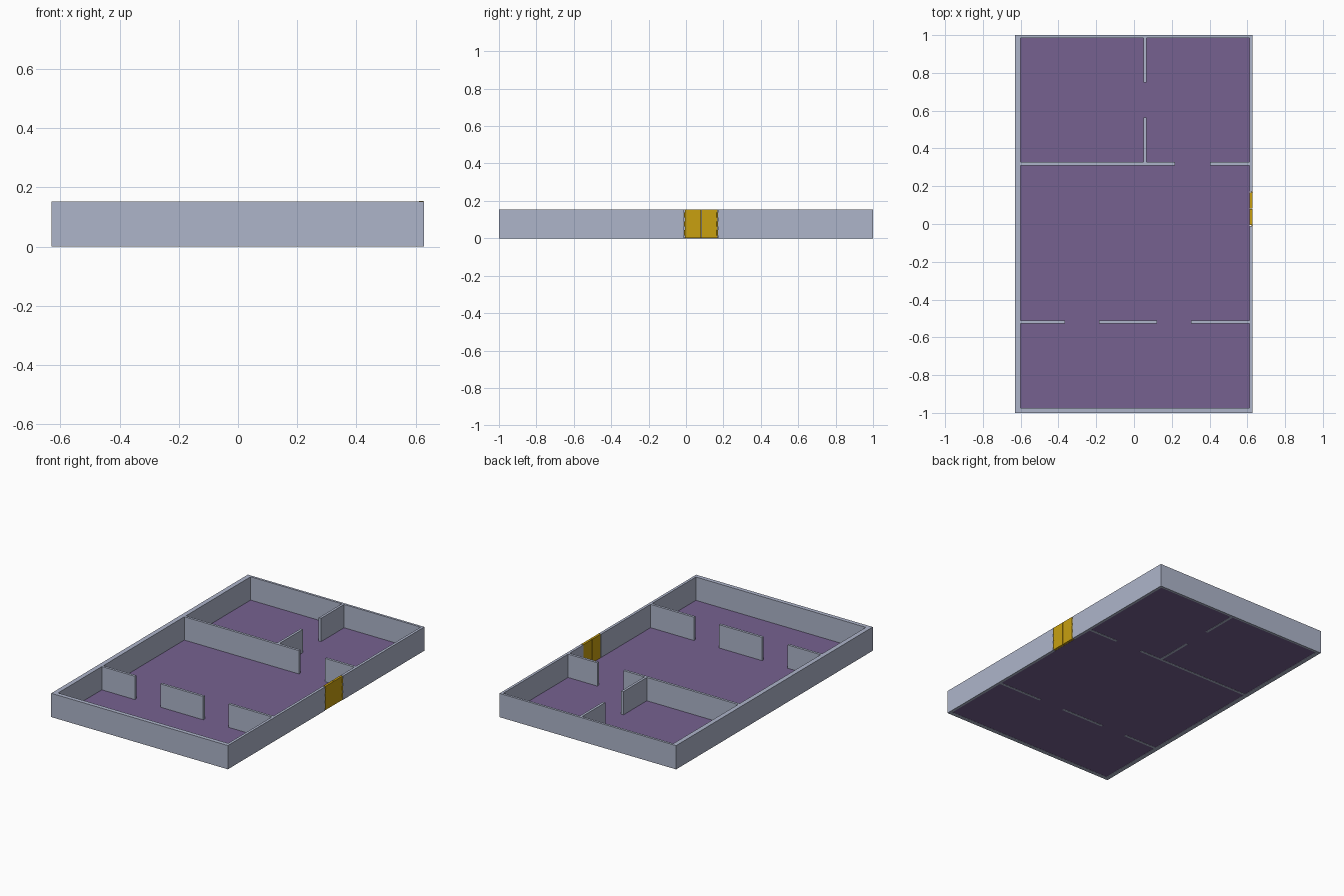
import bpy, bmesh
from mathutils import Matrix, Vector

if "Cube" in bpy.data.objects:
    bpy.data.objects.remove(bpy.data.objects["Cube"])

H = 0.153                                  # wall height


def material(name, rgb):
    m = bpy.data.materials.new(name)
    m.diffuse_color = (*rgb, 1)
    m.use_nodes = True
    m.node_tree.nodes["Principled BSDF"].inputs["Base Color"].default_value = m.diffuse_color
    return m


WALL = material("wall_grey_blue", (0.42, 0.46, 0.59))
FLOOR = material("floor_purple", (0.18, 0.12, 0.28))
DOOR = material("door_yellow", (0.58, 0.35, 0.005))


def make(name, bm, mat):
    me = bpy.data.meshes.new(name)
    bm.to_mesh(me)
    bm.free()
    me.materials.append(mat)
    ob = bpy.data.objects.new(name, me)
    bpy.context.collection.objects.link(ob)
    return ob


def add_box(bm, x0, x1, y0, y1, z0, z1):
    size = Vector((x1 - x0, y1 - y0, z1 - z0))
    mid = Vector((x0 + x1, y0 + y1, z0 + z1)) / 2
    bmesh.ops.create_cube(bm, size=1, matrix=Matrix.Translation(mid) @ Matrix.Diagonal(size).to_4x4())


def box(name, mat, *b):
    bm = bmesh.new()
    add_box(bm, *b)
    return make(name, bm, mat)


# Outer and inner limits of the perimeter wall, and the doorway
X0, X1, Y0, Y1 = -0.63, 0.628, -1.0, 1.0
IX0, IX1, IY0, IY1 = -0.60, 0.611, -0.973, 0.985
D0, D1 = -0.01, 0.171

# Perimeter wall: one C-shaped outline, open at the doorway, extruded up
outline = [(X1, D0), (X1, Y0), (X0, Y0), (X0, Y1), (X1, Y1), (X1, D1),
           (IX1, D1), (IX1, IY1), (IX0, IY1), (IX0, IY0), (IX1, IY0), (IX1, D0)]
bm = bmesh.new()
face = bm.faces.new([bm.verts.new((x, y, 0)) for x, y in outline])
ext = bmesh.ops.extrude_face_region(bm, geom=[face])
bmesh.ops.translate(bm, vec=(0, 0, H), verts=[v for v in ext["geom"] if isinstance(v, bmesh.types.BMVert)])
bmesh.ops.recalc_face_normals(bm, faces=bm.faces)
make("outer_wall", bm, WALL)

# Interior partitions, with gaps left for openings
for i, (a, b) in enumerate([(IX0, -0.365), (-0.184, 0.122), (0.302, IX1)]):
    box(f"front_partition_{i + 1}", WALL, a, b, -0.528, -0.512, 0, H)
for i, (a, b) in enumerate([(IX0, 0.217), (0.403, IX1)]):
    box(f"back_partition_{i + 1}", WALL, a, b, 0.311, 0.327, 0, H)
for i, (a, b) in enumerate([(0.327, 0.565), (0.75, IY1)]):
    box(f"dividing_partition_{i + 1}", WALL, 0.05, 0.066, a, b, 0, H)

# Thin floor between the walls
box("floor", FLOOR, IX0, IX1, IY0, IY1, 0.001, 0.003)

# Double door: two leaves with a narrow gap, hinges on the outer edges
mid = (D0 + D1) / 2
for side, s in (("left", -1), ("right", 1)):
    inner, outer = mid + s * 0.0015, mid + s * 0.087
    bm = bmesh.new()
    add_box(bm, 0.612, 0.627, min(inner, outer), max(inner, outer), 0.001, H + 0.001)
    for z in (0.03, 0.077, 0.124):
        bmesh.ops.create_cone(bm, cap_ends=True, segments=8, radius1=0.004, radius2=0.004, depth=0.028,
                              matrix=Matrix.Translation((0.625, outer, z)))
    make(f"{side}_door_leaf", bm, DOOR)
